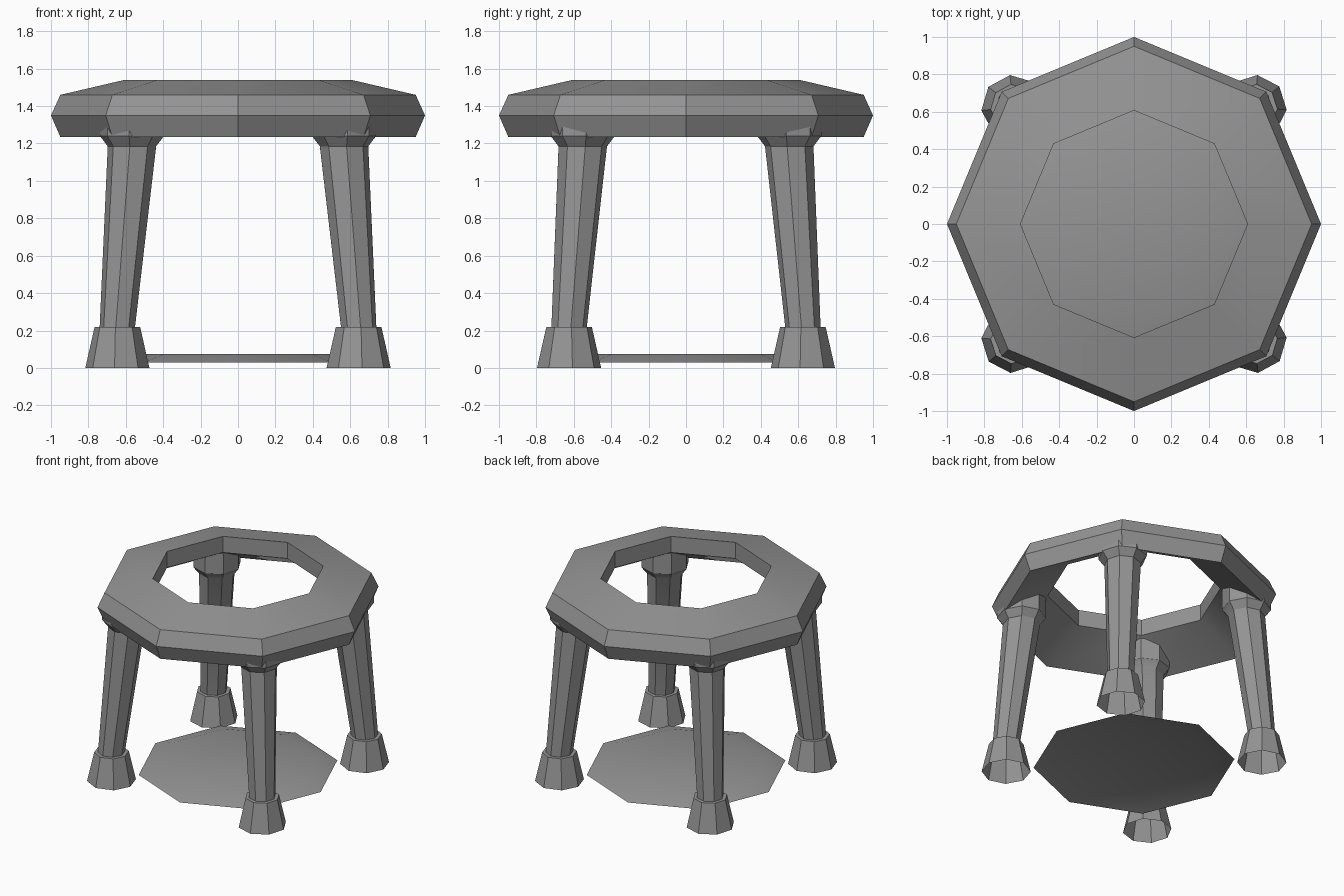
import bpy
import bmesh
from math import cos, sin, pi, radians

SIDES = 8

old = bpy.data.objects.get("Cube")
if old:
    bpy.data.objects.remove(old, do_unlink=True)

grey = bpy.data.materials.new("stone grey")
grey.use_nodes = True
colour = (0.3, 0.3, 0.3, 1)
grey.diffuse_color = colour
grey.node_tree.nodes["Principled BSDF"].inputs["Base Color"].default_value = colour


def loft(name, rings, turn=0, closed=False, cap=False):
    """Join octagons, each given as (centre x, centre y, z, radius)."""
    bm = bmesh.new()
    loops = []
    for cx, cy, z, r in rings:
        angles = [turn + 2 * pi * i / SIDES for i in range(SIDES)]
        loops.append([bm.verts.new((cx + r * cos(a), cy + r * sin(a), z)) for a in angles])
    pairs = list(zip(loops, loops[1:]))
    if closed:
        pairs.append((loops[-1], loops[0]))
    for low, high in pairs:
        for i in range(SIDES):
            j = (i + 1) % SIDES
            bm.faces.new((low[i], low[j], high[j], high[i]))
    if cap:
        bm.faces.new(loops[-1])
    mesh = bpy.data.meshes.new(name)
    bm.to_mesh(mesh)
    bm.free()
    mesh.materials.append(grey)
    obj = bpy.data.objects.new(name, mesh)
    bpy.context.collection.objects.link(obj)
    bpy.ops.object.select_all(action="DESELECT")
    obj.select_set(True)
    bpy.context.view_layer.objects.active = obj
    bpy.ops.object.shade_smooth_by_angle(angle=radians(30))
    return obj


# Octagonal ring top with a sloping upper face and a hollowed underside
section = [(0.95, 1.235), (1.0, 1.35), (0.95, 1.46), (0.607, 1.54), (0.607, 1.415)]
loft("ring_top", [(0, 0, z, r) for r, z in section], closed=True)

# Shallow raised floor plate, open below
loft("floor_plate", [(0, 0, 0.03, 0.707), (0, 0, 0.075, 0.555)], cap=True)

# Splayed legs: open flared foot, tapering shaft, flared head
foot, top = (0.645, 0.625), (0.567, 0.552)
leg_profile = [(0, 0.172), (0.22, 0.122), (0.22, 0.095), (1.185, 0.13),
               (1.24, 0.172), (1.4, 0.172)]
for side, sx in (("left", 1), ("right", -1)):
    for end, sy in (("front", -1), ("back", 1)):
        rings = []
        for z, r in leg_profile:
            t = min(max((z - 0.22) / 0.965, 0), 1)
            x = foot[0] + (top[0] - foot[0]) * t
            y = foot[1] + (top[1] - foot[1]) * t
            rings.append((sx * x, sy * y, z, r))
        turn = radians(-5 if sx * sy > 0 else 6)
        loft(f"{end}_{side}_leg", rings, turn, cap=True)
